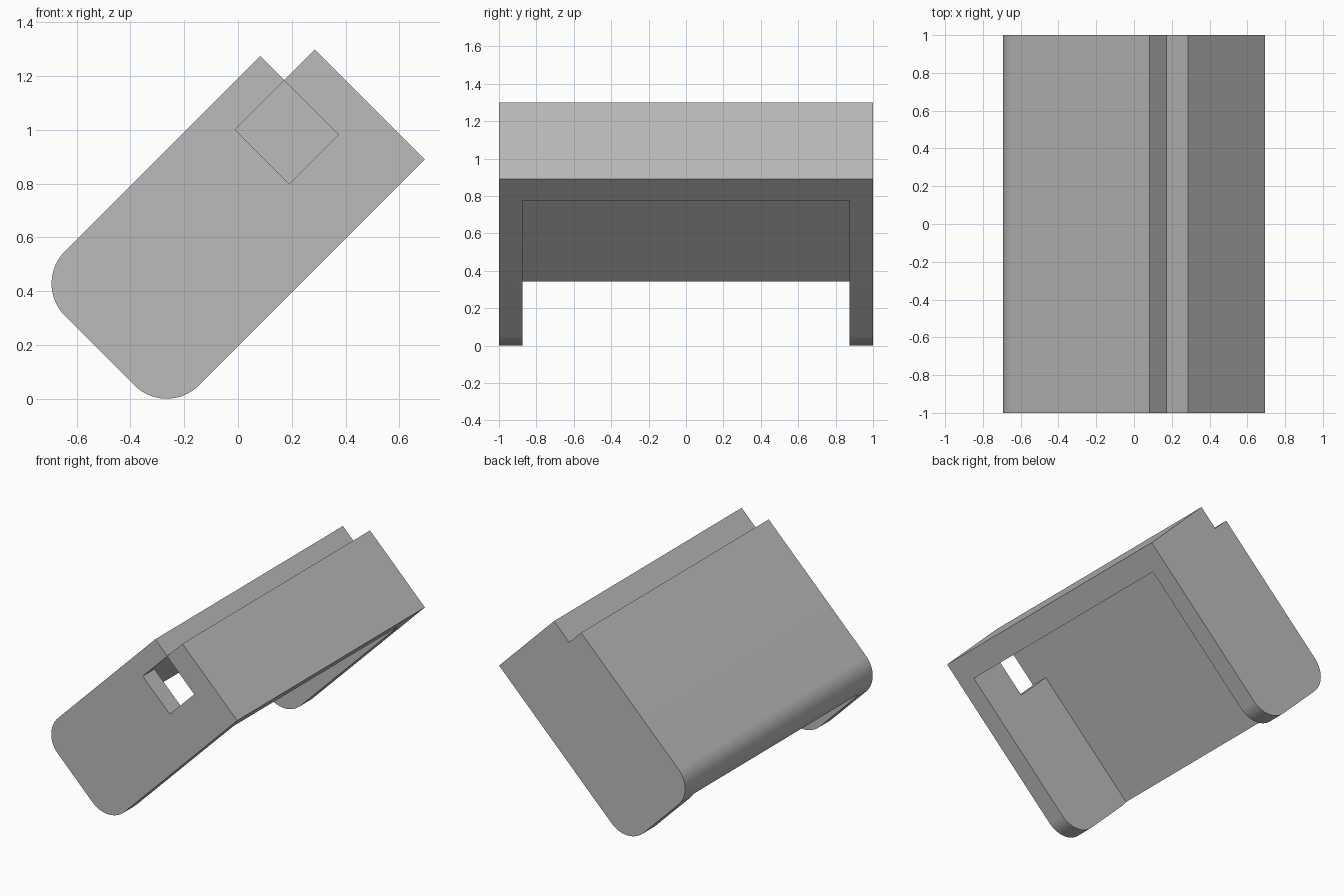
import bpy
import bmesh
from math import sin, cos, pi, radians
from mathutils import Matrix

if "Cube" in bpy.data.objects:
    bpy.data.objects.remove(bpy.data.objects["Cube"], do_unlink=True)

# One plain grey for the whole bracket
grey = bpy.data.materials.new("light grey")
grey.use_nodes = True
colour = (0.5, 0.5, 0.5, 1)
grey.diffuse_color = colour
grey.node_tree.nodes["Principled BSDF"].inputs["Base Color"].default_value = colour

# Profiles are laid out straight (u along, v up), then tilted to stand at 45 degrees
TILT = Matrix.Rotation(radians(-45), 4, "Y")
U0, U1 = -0.237, 1.12        # rounded end, square end
V0, V1 = 0.138, 0.843        # open underside, outer panel
RADIUS = 0.17
STEP_U, STEP_V = 0.96, 0.717  # rebate along the square end
WALL = 0.125


def arc(cu, cv, start, steps=16):
    """Quarter circle, counter-clockwise from start."""
    angles = [start + pi / 2 * i / steps for i in range(steps + 1)]
    return [(cu + RADIUS * cos(a), cv + RADIUS * sin(a)) for a in angles]


def extrude(name, profile, y0, y1):
    bm = bmesh.new()
    face = bm.faces.new([bm.verts.new((u, y0, v)) for u, v in profile])
    result = bmesh.ops.extrude_face_region(bm, geom=[face])
    verts = [g for g in result["geom"] if isinstance(g, bmesh.types.BMVert)]
    bmesh.ops.translate(bm, verts=verts, vec=(0, y1 - y0, 0))
    bmesh.ops.recalc_face_normals(bm, faces=bm.faces)
    bm.transform(TILT)
    mesh = bpy.data.meshes.new(name)
    bm.to_mesh(mesh)
    bm.free()
    mesh.materials.append(grey)
    obj = bpy.data.objects.new(name, mesh)
    bpy.context.collection.objects.link(obj)
    return obj


def rectangle(u0, u1, v0, v1):
    return [(u0, v0), (u1, v0), (u1, v1), (u0, v1)]


def cut(body, cutter):
    cutter.hide_render = True
    mod = body.modifiers.new("cut", "BOOLEAN")
    mod.operation = "DIFFERENCE"
    mod.solver = "EXACT"
    mod.object = cutter
    bpy.context.view_layer.objects.active = body
    bpy.ops.object.modifier_apply(modifier=mod.name)
    bpy.data.objects.remove(cutter, do_unlink=True)


# Solid shell with two rounded corners and a rebated square end
outline = [(U1, V0), (U1, STEP_V), (STEP_U, STEP_V), (STEP_U, V1)]
outline += arc(U0 + RADIUS, V1 - RADIUS, pi / 2)
outline += arc(U0 + RADIUS, V0 + RADIUS, pi)
shell = extrude("shell", outline, -1, 1)

# Pocket open to the underside and rounded end, leaving side walls and end bar
INNER_U, INNER_V = STEP_U - 0.002, STEP_V - 0.002
cut(shell, extrude("pocket_cutter", rectangle(-1, INNER_U, -1, INNER_V),
                   WALL - 1, 1 - WALL))

# Square window through the front wall only
cut(shell, extrude("window_cutter", rectangle(0.70, INNER_U, 0.43, INNER_V),
                   -1.1, -0.8))

bpy.ops.object.select_all(action="DESELECT")
shell.select_set(True)
bpy.context.view_layer.objects.active = shell
bpy.ops.object.shade_smooth_by_angle(angle=radians(30))
